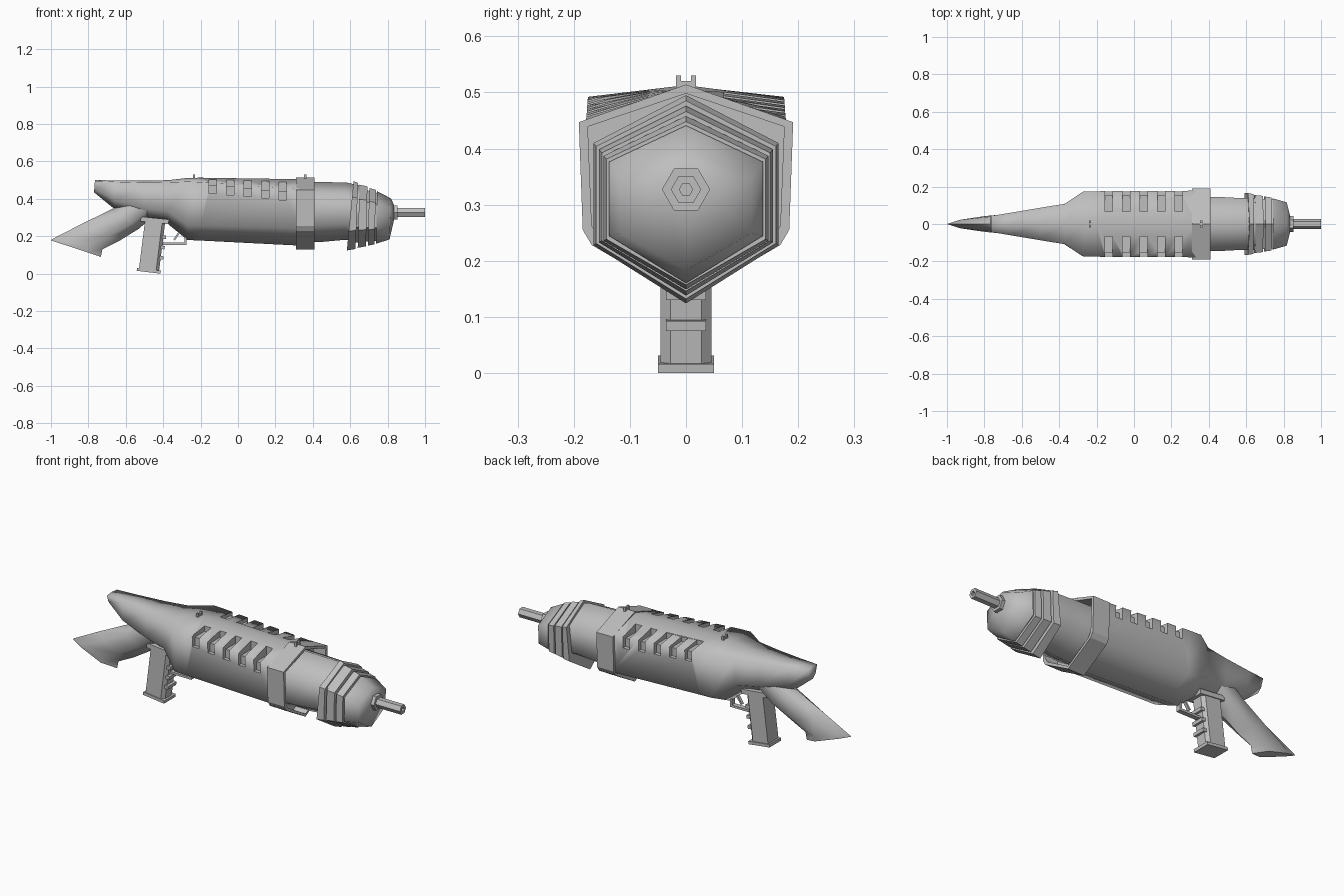
import bpy, bmesh, math

if "Cube" in bpy.data.objects:
    bpy.data.objects.remove(bpy.data.objects["Cube"])

GREY = (0.52, 0.52, 0.52, 1)
grey = bpy.data.materials.new("plain_grey")
grey.use_nodes = True
grey.diffuse_color = GREY
grey.node_tree.nodes["Principled BSDF"].inputs["Base Color"].default_value = GREY


def finish(name, bm, smooth=0):
    bmesh.ops.recalc_face_normals(bm, faces=bm.faces)
    mesh = bpy.data.meshes.new(name)
    bm.to_mesh(mesh)
    bm.free()
    mesh.materials.append(grey)
    obj = bpy.data.objects.new(name, mesh)
    bpy.context.collection.objects.link(obj)
    if smooth:
        bpy.ops.object.select_all(action='DESELECT')
        obj.select_set(True)
        bpy.context.view_layer.objects.active = obj
        bpy.ops.object.shade_smooth_by_angle(angle=math.radians(smooth))
    return obj


def loft(name, rings, smooth=0):
    """Skin closed rings of equal length and cap both ends."""
    bm = bmesh.new()
    loops = [[bm.verts.new(p) for p in ring] for ring in rings]
    n = len(loops[0])
    for a, b in zip(loops, loops[1:]):
        for i in range(n):
            j = (i + 1) % n
            bm.faces.new((a[i], a[j], b[j], b[i]))
    bm.faces.new(loops[0])
    bm.faces.new(loops[-1])
    return finish(name, bm, smooth)


def hexa(xt, xb, top, bot, wu, wl, fu=0.23, fl=0.28):
    """Upright hexagon; xt and xb let it lean, fu and fl set the shoulders."""
    h = top - bot
    pts = [(0, 0), (wu, fu), (wl, 1 - fl), (0, 1), (-wl, 1 - fl), (-wu, fu)]
    return [(xt + (xb - xt) * f, y, top - h * f) for y, f in pts]


def box(name, center, size, tilt=0):
    bm = bmesh.new()
    bmesh.ops.create_cube(bm, size=1)
    bmesh.ops.scale(bm, vec=size, verts=bm.verts)
    obj = finish(name, bm)
    obj.location = center
    obj.rotation_euler.y = tilt
    return obj


# Main receiver, tapering into the rear wedge
receiver = loft("receiver", [
    hexa(-0.765, -0.77, 0.50, 0.435, 0.043, 0.025, 0.06, 0.3),
    hexa(-0.66, -0.66, 0.499, 0.345, 0.06, 0.055, 0.05, 0.3),
    hexa(-0.50, -0.50, 0.497, 0.285, 0.087, 0.08, 0.05, 0.3),
    hexa(-0.37, -0.38, 0.50, 0.27, 0.108, 0.105, 0.05, 0.28),
    hexa(-0.27, -0.27, 0.512, 0.18, 0.175, 0.165, 0.06, 0.24),
    hexa(-0.20, -0.20, 0.513, 0.177, 0.175, 0.165, 0.07, 0.24),
    hexa(0.33, 0.33, 0.505, 0.15, 0.178, 0.17, 0.15, 0.26)], 87)

# Five flat-walled vent slots wrapped over each shoulder
for i in range(5):
    x = -0.135 + 0.0935 * i
    s = 0.474 - 0.0085 * i
    for side in (1, -1):
        outline = [(0.068, 0.6), (0.068, s), (0.153, s),
                   (0.153, s - 0.045), (0.25, s - 0.045), (0.25, 0.6)]
        cutter = loft("vent_cutter", [[(x + dx, side * y, z) for y, z in outline]
                                      for dx in (-0.02, 0.02)])
        cutter.hide_render = True
        cut = receiver.modifiers.new("vent", 'BOOLEAN')
        cut.object, cut.operation, cut.solver = cutter, 'DIFFERENCE', 'EXACT'
        bpy.context.view_layer.objects.active = receiver
        bpy.ops.object.modifier_apply(modifier=cut.name)
        bpy.data.objects.remove(cutter)

# Shoulder stock with a blunt butt
loft("stock", [
    hexa(-0.56, -0.45, 0.42, 0.31, 0.065, 0.07),
    hexa(-0.67, -0.53, 0.347, 0.24, 0.055, 0.065),
    hexa(-0.84, -0.635, 0.264, 0.175, 0.037, 0.052),
    hexa(-0.995, -0.725, 0.184, 0.13, 0.022, 0.042),
    hexa(-1.0, -0.733, 0.178, 0.09, 0.02, 0.036)], 70)


# Collar with a recessed front opening
def collar_ring(x, inset):
    half = [(0.191 - inset, 0.447 - inset / 2), (0.184 - inset, 0.255 + inset / 2),
            (0.168 - inset, 0.228 + inset / 2)]
    return ([(x, 0, 0.514 - inset)] + [(x, y, z) for y, z in half]
            + [(x, 0, 0.13 + inset)] + [(x, -y, z) for y, z in reversed(half)])


loft("collar", [collar_ring(0.31, 0), collar_ring(0.41, 0),
                collar_ring(0.41, 0.016), collar_ring(0.335, 0.016)])

# Inner barrel housing
loft("barrel_housing", [
    hexa(0.32, 0.32, 0.492, 0.168, 0.147, 0.147),
    hexa(0.45, 0.45, 0.49, 0.17, 0.145, 0.145),
    hexa(0.58, 0.56, 0.487, 0.18, 0.138, 0.138),
    hexa(0.66, 0.63, 0.47, 0.18, 0.138, 0.138)], 70)

# Stepped head rings on a slimmer core
bands = [(0.618, 0.582, 0.642, 0.628, 0.495, 0.124, 0.165),
         (0.650, 0.640, 0.692, 0.684, 0.476, 0.138, 0.155),
         (0.702, 0.694, 0.737, 0.730, 0.458, 0.149, 0.147)]
for t0, b0, t1, b1, top, bot, w in bands:
    loft("head_ring", [hexa(t0, b0, top, bot, w, w),
                       hexa(t1, b1, top - 0.01, bot + 0.008, w - 0.005, w - 0.005)])
loft("head_core", [hexa(0.61, 0.60, 0.465, 0.165, 0.138, 0.138),
                   hexa(0.75, 0.74, 0.43, 0.175, 0.13, 0.13)])
loft("nose", [
    hexa(0.744, 0.738, 0.441, 0.16, 0.137, 0.137, 0.23, 0.3),
    hexa(0.818, 0.810, 0.402, 0.183, 0.116, 0.116, 0.25, 0.3),
    hexa(0.835, 0.835, 0.365, 0.29, 0.043, 0.043, 0.25, 0.25)], 75)


# Hexagonal nut and hollow muzzle
def nut_ring(x, r):
    return [(x, r * math.cos(math.pi * k / 3), 0.327 + r * math.sin(math.pi * k / 3))
            for k in range(6)]


loft("muzzle_nut", [nut_ring(0.81, 0.043), nut_ring(0.853, 0.043)])
loft("muzzle", [nut_ring(0.84, 0.027), nut_ring(1.0, 0.027),
                nut_ring(1.0, 0.012), nut_ring(0.93, 0.012)])


# Grip with chamfered front corners, ridges and base plate
def grip_ring(back, front, z_back, z_front):
    half = [(back, 0.045, z_back), (front - 0.016, 0.045, z_front), (front, 0.028, z_front)]
    return half + [(x, -y, z) for x, y, z in reversed(half)]


loft("grip", [grip_ring(-0.529, -0.422, 0.03, 0.015), grip_ring(-0.495, -0.388, 0.30, 0.285)])
box("grip_base", (-0.477, 0, 0.0155), (0.128, 0.1, 0.016), 0.12)
for z in (0.085, 0.14, 0.195):
    box("grip_ridge", (-0.417 + 0.126 * (z - 0.03), 0, z), (0.022, 0.072, 0.018), 0.12)
box("grip_mount", (-0.445, 0, 0.285), (0.15, 0.1, 0.025), 0.1)

# Trigger and guard
box("guard_bar", (-0.34, 0, 0.16), (0.13, 0.026, 0.012))
box("guard_post", (-0.281, 0, 0.18), (0.012, 0.026, 0.045))
box("trigger", (-0.325, 0, 0.205), (0.01, 0.016, 0.06), 0.6)

# Notched sights
for x in (-0.235, 0.36):
    box("sight_base", (x, 0, 0.51), (0.012, 0.036, 0.02))
    for y in (-0.0135, 0.0135):
        box("sight_post", (x, y, 0.518), (0.012, 0.009, 0.025))
